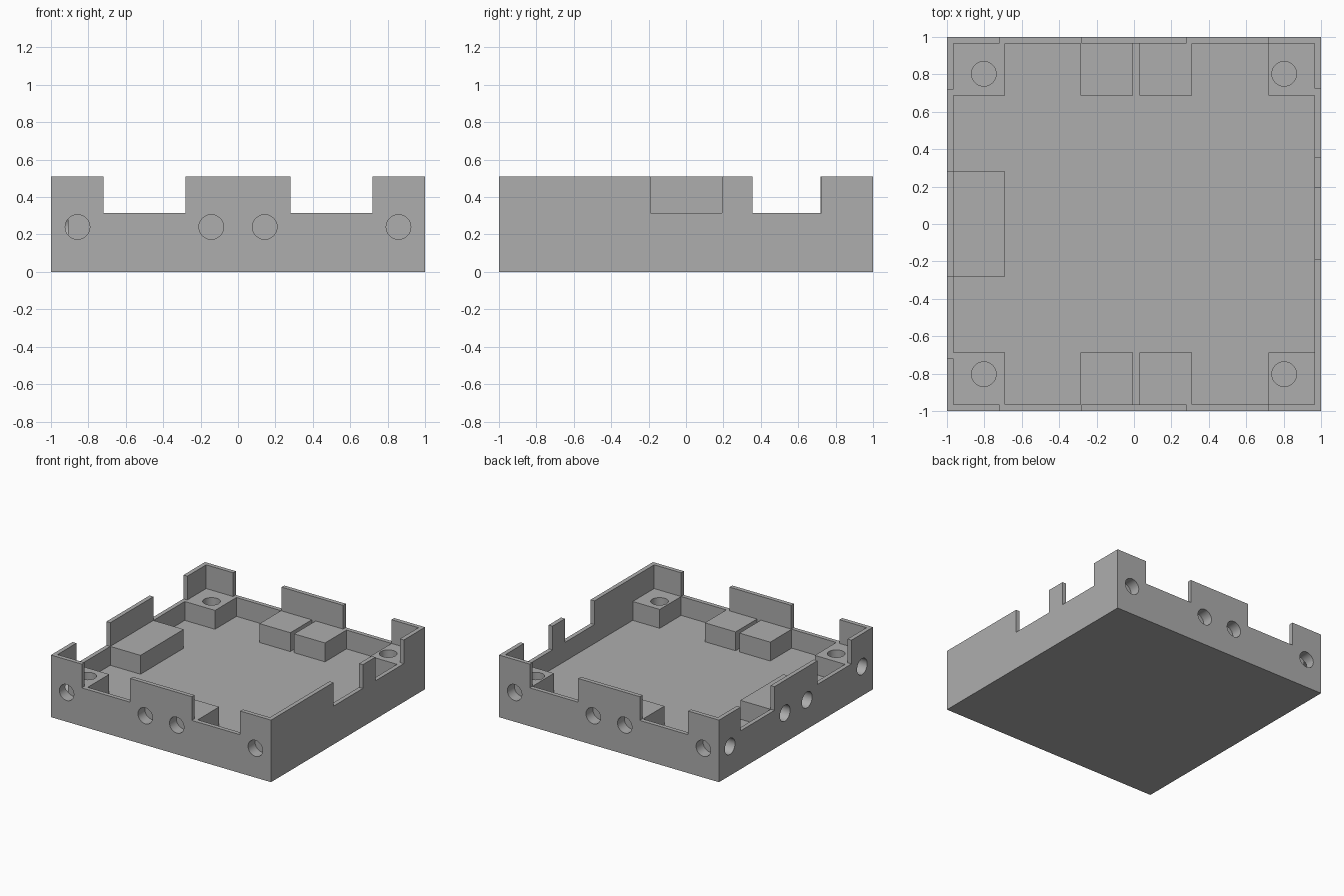
import bpy, bmesh, math
from mathutils import Matrix, Vector

if "Cube" in bpy.data.objects:
    bpy.data.objects.remove(bpy.data.objects["Cube"])

H, SILL, FLOOR, IN = 0.51, 0.315, 0.16, 0.965   # rim, notch sill, floor heights; inner wall face
R, DEPTH = 0.066, 0.09                          # magnet hole radius and depth

grey = bpy.data.materials.new("plain_grey")
grey.diffuse_color = (0.42, 0.42, 0.42, 1)
grey.use_nodes = True
grey.node_tree.nodes["Principled BSDF"].inputs["Base Color"].default_value = grey.diffuse_color


def make(name, bm):
    mesh = bpy.data.meshes.new(name)
    bm.to_mesh(mesh)
    bm.free()
    mesh.materials.append(grey)
    ob = bpy.data.objects.new(name, mesh)
    bpy.context.collection.objects.link(ob)
    return ob


def box(name, x0, x1, y0, y1, z0, z1):
    bm = bmesh.new()
    bmesh.ops.create_cube(bm, size=1)
    for v in bm.verts:
        v.co = ((x0 + x1) / 2 + v.co.x * (x1 - x0),
                (y0 + y1) / 2 + v.co.y * (y1 - y0),
                (z0 + z1) / 2 + v.co.z * (z1 - z0))
    return make(name, bm)


def hole(center, axis):
    # cylinder straddling the surface so that it sinks in by DEPTH
    bm = bmesh.new()
    rot = Vector(axis).to_track_quat('Z', 'Y').to_matrix().to_4x4()
    bmesh.ops.create_cone(bm, cap_ends=True, segments=32, radius1=R, radius2=R,
                          depth=2 * DEPTH, matrix=Matrix.Translation(center) @ rot)
    return make("hole_cutter", bm)


def combine(target, tool, op):
    mod = target.modifiers.new("cut", 'BOOLEAN')
    mod.object, mod.operation, mod.solver = tool, op, 'EXACT'
    bpy.context.view_layer.objects.active = target
    bpy.ops.object.modifier_apply(modifier=mod.name)
    bpy.data.objects.remove(tool)


# Open tray
tray = box("tray", -1, 1, -1, 1, 0, H)
combine(tray, box("cavity_cutter", -IN, IN, -IN, IN, FLOOR, 1), 'DIFFERENCE')

# Notches in the rim: front and back together, then left, then right
for a, b in ((-0.72, -0.28), (0.28, 0.72)):
    combine(tray, box("notch_cutter", a, b, -1.2, 1.2, SILL, 1), 'DIFFERENCE')
    combine(tray, box("notch_cutter", -1.2, -0.9, a, b, SILL, 1), 'DIFFERENCE')
for a, b in ((-0.19, 0.193), (0.355, 0.725)):
    combine(tray, box("notch_cutter", 0.9, 1.2, a, b, SILL, 1), 'DIFFERENCE')

# Blocks inside the walls: corners, front/back pairs, left middle
for s in (-1, 1):
    for x0, x1 in ((-0.98, -0.69), (0.72, 0.98), (-0.285, -0.005), (0.03, 0.31)):
        y0, y1 = sorted((s * 0.687, s * 0.98))
        combine(tray, box("block", x0, x1, y0, y1, 0.1, SILL), 'UNION')
combine(tray, box("block", -0.98, -0.69, -0.28, 0.28, 0.1, SILL), 'UNION')

# Magnet holes: front, back and left faces, and corner block tops
for t in (-0.858, -0.143, 0.143, 0.858):
    for c, ax in (((t, -1, 0.24), (0, 1, 0)), ((t, 1, 0.24), (0, 1, 0)),
                  ((-1, t, 0.24), (1, 0, 0))):
        combine(tray, hole(c, ax), 'DIFFERENCE')
for x in (-0.803, 0.803):
    for y in (-0.803, 0.803):
        combine(tray, hole((x, y, SILL), (0, 0, 1)), 'DIFFERENCE')

# Smooth hole walls, sharp box edges
bpy.ops.object.select_all(action='DESELECT')
tray.select_set(True)
bpy.context.view_layer.objects.active = tray
bpy.ops.object.shade_smooth_by_angle(angle=math.radians(30))
